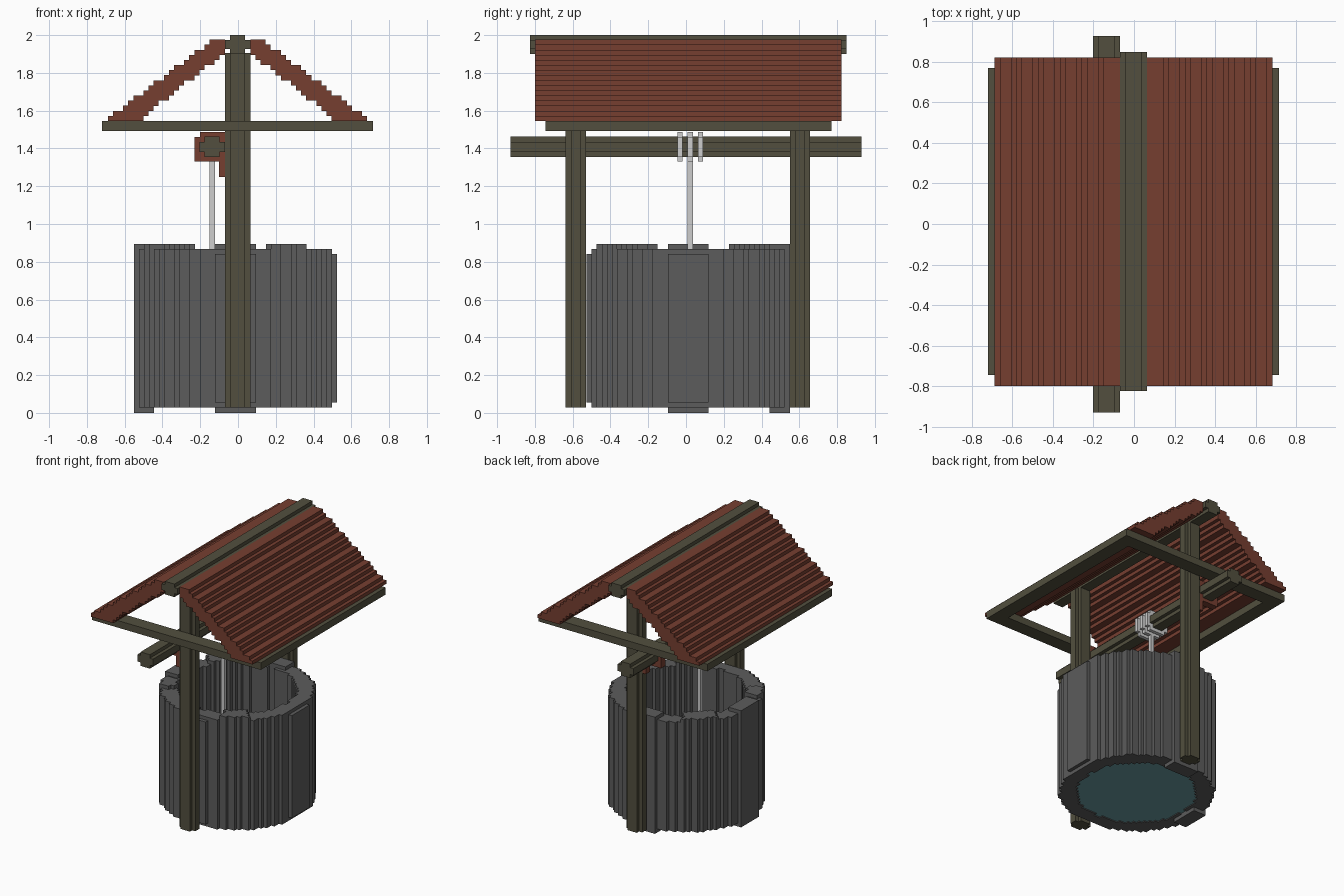
import bpy, bmesh, math

if "Cube" in bpy.data.objects:
    bpy.data.objects.remove(bpy.data.objects["Cube"])

V = 0.0269  # small block size that the whole model is stepped by


def material(name, rgb):
    m = bpy.data.materials.new(name)
    lin = [((c / 255 + 0.055) / 1.055) ** 2.4 for c in rgb]
    m.diffuse_color = (*lin, 1)
    m.use_nodes = True
    m.node_tree.nodes["Principled BSDF"].inputs["Base Color"].default_value = m.diffuse_color
    return m


WOOD = material("olive wood", (82, 79, 62))
TILE = material("roof red", (118, 62, 48))
STONE = material("stone grey", (92, 92, 92))
WATER = material("water teal", (105, 155, 160))
ROPE = material("rope light grey", (205, 205, 205))


def finish(name, bm, mat):
    bmesh.ops.remove_doubles(bm, verts=bm.verts, dist=1e-5)
    bmesh.ops.recalc_face_normals(bm, faces=bm.faces)
    me = bpy.data.meshes.new(name)
    bm.to_mesh(me)
    bm.free()
    me.materials.append(mat)
    ob = bpy.data.objects.new(name, me)
    bpy.context.collection.objects.link(ob)
    return ob


def prism(name, pts, a, b, mat, axis="y"):
    """Extrude a 2D profile from a to b: (x, z) along y, or (x, y) along z."""
    def place(p, t):
        return (p[0], t, p[1]) if axis == "y" else (p[0], p[1], t)
    bm = bmesh.new()
    lo = [bm.verts.new(place(p, a)) for p in pts]
    hi = [bm.verts.new(place(p, b)) for p in pts]
    bm.faces.new(lo)
    bm.faces.new(hi[::-1])
    for i in range(len(pts)):
        j = (i + 1) % len(pts)
        bm.faces.new((lo[i], lo[j], hi[j], hi[i]))
    return finish(name, bm, mat)


def rect(x0, x1, y0, y1):
    return [(x0, y0), (x1, y0), (x1, y1), (x0, y1)]


def notched(x0, x1, y0, y1, n=V):
    """Rectangle with a square step cut from every corner."""
    return [(x0 + n, y0), (x1 - n, y0), (x1 - n, y0 + n), (x1, y0 + n),
            (x1, y1 - n), (x1 - n, y1 - n), (x1 - n, y1), (x0 + n, y1),
            (x0 + n, y1 - n), (x0, y1 - n), (x0, y0 + n), (x0 + n, y0 + n)]


# Stone ring: stepped columns, with some stones taller or shorter
CX, CY, N = -0.0135, 0.0115, 40


def column(i, j):
    x, y = (i - N / 2 + 0.5) * V, (j - N / 2 + 0.5) * V
    r, ang = math.hypot(x, y), math.degrees(math.atan2(y, x))
    if not 0.418 < r < 0.5355:
        return None
    if i == N - 1 or j == 0:
        return (0.055, 0.842)
    if (x < -0.43 and abs(y) < 0.11) or (y > 0.43 and abs(x) < 0.11):
        return (0.0, 0.895)
    for mid, half in ((-57, 10), (-152, 8), (136, 14)):
        if abs(ang - mid) < half:
            return (0.028, 0.895)
    return (0.028, 0.868)


def stone_ring():
    cols = {}
    for i in range(N):
        for j in range(N):
            c = column(i, j)
            if c:
                cols[i, j] = c
    bm = bmesh.new()

    def quad(*ps):
        bm.faces.new([bm.verts.new(p) for p in ps])

    for (i, j), (z0, z1) in cols.items():
        x0, y0 = CX + (i - N / 2) * V, CY + (j - N / 2) * V
        x1, y1 = x0 + V, y0 + V
        quad((x0, y0, z1), (x1, y0, z1), (x1, y1, z1), (x0, y1, z1))
        quad((x0, y1, z0), (x1, y1, z0), (x1, y0, z0), (x0, y0, z0))
        for di, dj, p, q in ((1, 0, (x1, y0), (x1, y1)), (-1, 0, (x0, y1), (x0, y0)),
                             (0, 1, (x1, y1), (x0, y1)), (0, -1, (x0, y0), (x1, y0))):
            n = cols.get((i + di, j + dj))
            spans = [(z0, z1)] if n is None else [(z0, n[0]), (n[1], z1)]
            for a, b in spans:
                if b - a > 1e-4:
                    quad((*p, a), (*q, a), (*q, b), (*p, b))
    me = bpy.data.meshes.new("stone_ring")
    bm.to_mesh(me)
    bm.free()
    me.materials.append(STONE)
    bpy.context.collection.objects.link(bpy.data.objects.new("stone_ring", me))


stone_ring()

# Water disc at the bottom of the shaft
disc = [(CX + 0.43 * math.cos(t * math.pi / 20), CY + 0.43 * math.sin(t * math.pi / 20))
        for t in range(40)]
prism("water", disc, 0.035, 0.08, WATER, "z")

# Posts, each with a bracket that carries the axle
BRACKET = [(-0.23, 1.33), (-0.1, 1.33), (-0.1, 1.25), (-0.04, 1.25),
           (-0.04, 1.487), (-0.2, 1.487), (-0.2, 1.46), (-0.23, 1.46)]
for side, y0, y1 in (("front", -0.637, -0.53), ("back", 0.55, 0.657)):
    prism(side + "_post", notched(-0.07, 0.065, y0, y1), 0.028, 1.905, WOOD, "z")
    prism(side + "_bracket", BRACKET, y0 + V, y1 - V, TILE)

# Axle, rope coils and hanging rope
prism("axle", notched(-0.203, -0.07, 1.355, 1.462), -0.93, 0.928, WOOD)
for k, y in enumerate((-0.045, 0.009, 0.063)):
    prism("rope_coil_%d" % (k + 1), notched(-0.228, -0.045, 1.33, 1.487), y, y + V, ROPE)
prism("hanging_rope", rect(-0.15, -0.123, 0.009, 0.036), 0.06, 1.35, ROPE, "z")

# Flat frame under the roof
Z0, Z1, W = 1.492, 1.546, 0.108
prism("left_eave_beam", rect(-0.72, -0.72 + W, Z0, Z1), -0.745, 0.77, WOOD)
prism("right_eave_beam", rect(0.715 - W, 0.715, Z0, Z1), -0.745, 0.77, WOOD)
prism("front_tie_beam", rect(-0.72 + W, 0.715 - W, Z0, Z1), -0.745, -0.745 + W, WOOD)
prism("back_tie_beam", rect(-0.72 + W, 0.715 - W, Z0, Z1), 0.77 - W, 0.77, WOOD)

# Ridge beam
prism("ridge_beam", notched(-0.07, 0.065, 1.9, 2.0), -0.825, 0.85, WOOD)

# Stepped roof slopes
top, bottom = [], []
for i in range(23):
    x0, x1 = 0.0675 + i * V, 0.0675 + (i + 1) * V
    xm = (x0 + x1) / 2
    zt = 1.976 - max(0, round((xm - 0.135) * 0.76 / V)) * V
    zb = max(1.546, 1.895 - round((xm - 0.08) * 0.78 / V) * V)
    for pts, z in ((top, zt), (bottom, zb)):
        if pts and abs(pts[-1][1] - z) < 1e-4:
            pts[-1] = (x1, z)
        else:
            pts += [(x0, z), (x1, z)]
slope = top + bottom[::-1]
for name, s in (("left_roof_slope", -1), ("right_roof_slope", 1)):
    prism(name, [(s * x - 0.0025, z) for x, z in slope], -0.8, 0.823, TILE)
